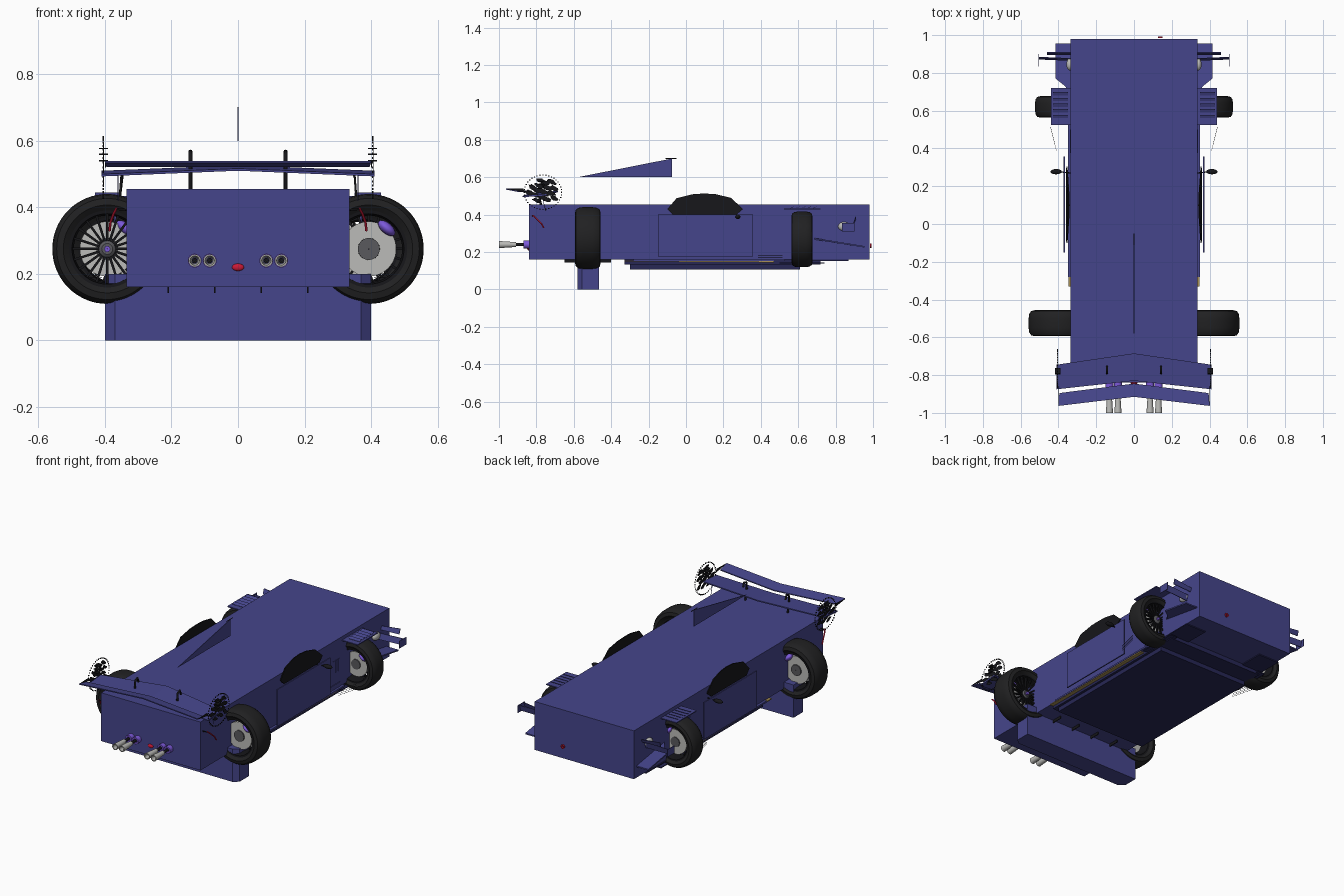
import bpy, bmesh, math, random
from mathutils import Vector, Matrix

if "Cube" in bpy.data.objects:
    bpy.data.objects.remove(bpy.data.objects["Cube"])

random.seed(4)


def mat(name, *rgb):
    m = bpy.data.materials.new(name)
    m.diffuse_color = (*rgb, 1)
    m.use_nodes = True
    m.node_tree.nodes["Principled BSDF"].inputs["Base Color"].default_value = m.diffuse_color
    return m


BLUE = mat("blue_paint", .06, .06, .26)
DARK = mat("dark_blue", .02, .02, .09)
BLACK = mat("black", .008, .008, .01)
RUBBER = mat("rubber", .015, .015, .016)
SILVER = mat("silver", .5, .5, .48)
STEEL = mat("steel", .1, .1, .11)
GOLD = mat("gold", .4, .28, .09)
RED = mat("red", .6, .01, .04)
PURPLE = mat("purple", .2, .1, .7)


def finish(name, bm, m, smooth=False):
    bmesh.ops.recalc_face_normals(bm, faces=bm.faces)
    me = bpy.data.meshes.new(name)
    bm.to_mesh(me)
    bm.free()
    o = bpy.data.objects.new(name, me)
    bpy.context.collection.objects.link(o)
    me.materials.append(m)
    if smooth:
        bpy.ops.object.select_all(action='DESELECT')
        o.select_set(True)
        bpy.context.view_layer.objects.active = o
        bpy.ops.object.shade_smooth_by_angle(angle=math.radians(35))
    return o


def box(name, x, y, z, m):
    bm = bmesh.new()
    bmesh.ops.create_cube(bm, size=1)
    for v in bm.verts:
        v.co = [(r[0] + r[1]) / 2 + c * (r[1] - r[0]) for r, c in zip((x, y, z), v.co)]
    return finish(name, bm, m)


def slab(name, pts, off, m):
    """Flat polygon extruded along a vector."""
    bm = bmesh.new()
    f = bm.faces.new([bm.verts.new(p) for p in pts])
    r = bmesh.ops.extrude_face_region(bm, geom=[f], use_keep_orig=True)
    for v in [g for g in r['geom'] if isinstance(g, bmesh.types.BMVert)]:
        v.co += Vector(off)
    return finish(name, bm, m)


def lathe(name, prof, mw, m, n=48, closed=True):
    """Spin (radius, height) profile about the local z axis."""
    bm = bmesh.new()
    rings = [[bm.verts.new(mw @ Vector((r * math.cos(a), r * math.sin(a), h))) for r, h in prof]
             for a in (2 * math.pi * i / n for i in range(n))]
    k = len(prof)
    for i in range(n):
        A, B = rings[i], rings[(i + 1) % n]
        for j in range(k if closed else k - 1):
            bm.faces.new((A[j], A[(j + 1) % k], B[(j + 1) % k], B[j]))
    return finish(name, bm, m, True)


def tube(name, pts, r, m):
    c = bpy.data.curves.new(name, 'CURVE')
    c.dimensions = '3D'
    c.bevel_depth, c.bevel_resolution, c.use_fill_caps = r, 2, True
    s = c.splines.new('POLY')
    s.points.add(len(pts) - 1)
    for p, q in zip(s.points, pts):
        p.co = (*q, 1)
    c.materials.append(m)
    o = bpy.data.objects.new(name, c)
    bpy.context.collection.objects.link(o)


def ball(name, loc, size, m):
    bm = bmesh.new()
    bmesh.ops.create_uvsphere(bm, u_segments=20, v_segments=12, radius=1,
                              matrix=Matrix.LocRotScale(loc, None, size))
    return finish(name, bm, m, True)


def wheel(tag, x, y, z, R, w, s):
    """Wheel with its axle along y; the outer face points to s*y."""
    mw = Matrix.Translation((x, y, z)) @ Matrix.Rotation(-s * math.pi / 2, 4, 'X')
    h, ri = w / 2, R * .69
    lathe(tag + "_tyre", [(ri, -h * .8), (R * .8, -h), (R * .92, -h * .93), (R * .98, -h * .7), (R, -h * .35),
                          (R, h * .35), (R * .98, h * .7), (R * .92, h * .93), (R * .8, h), (ri, h * .8)], mw, RUBBER, 64)
    lathe(tag + "_rim", [(ri * 1.02, -h * .82), (ri * .93, -h * .8), (ri * .88, 0), (ri * .93, h * .8), (ri * 1.02, h * .82)],
          mw, BLACK)
    lathe(tag + "_hub", [(0.001, h * .3), (R * .15, h * .3), (R * .17, h * .5), (R * .1, h * .62), (.001, h * .62)],
          mw, STEEL, 24)
    lathe(tag + "_nut", [(.001, h * .6), (R * .06, h * .6), (R * .06, h * .8), (.001, h * .8)], mw, PURPLE, 6)
    lathe(tag + "_brake_disc", [(R * .2, -h * .3), (R * .5, -h * .3), (R * .5, -h * .1), (R * .2, -h * .1)], mw, SILVER)
    lathe(tag + "_disc_bell", [(.001, -h * .4), (R * .2, -h * .4), (R * .2, h * .3), (.001, h * .3)], mw, STEEL, 24)
    bm = bmesh.new()
    for i in range(20):
        T = mw @ Matrix.Rotation(2 * math.pi * i / 20, 4, 'Z')
        bmesh.ops.create_cube(bm, size=1, matrix=T @ Matrix.LocRotScale(
            (R * .38, 0, h * .5), Matrix.Rotation(-.12, 3, 'Y'), (R * .52, R * .045, h * .2)))
    finish(tag + "_spokes", bm, BLACK)
    bm = bmesh.new()
    ang = math.atan2(.07, .06)
    T = Matrix.Rotation(ang if s < 0 else -ang, 4, 'Z')
    bmesh.ops.create_uvsphere(bm, u_segments=16, v_segments=8, radius=1, matrix=mw @ T @ Matrix.LocRotScale(
        (R * .5, 0, -h * .3), None, (R * .1, R * .19, h * .4)))
    finish(tag + "_caliper", bm, PURPLE, True)


# Main body, lower box, floor and fin
box("body", (-.335, .335), (-.84, .98), (.16, .455), BLUE)
slab("lower_box", [(-.37, -.58, 0), (.37, -.58, 0), (.4, -.555, 0), (.4, -.465, 0), (-.4, -.465, 0), (-.4, -.555, 0)],
     (0, 0, .2), BLUE)
box("floor", (-.31, .31), (-.3, .61), (.107, .133), DARK)
box("floor_upper", (-.325, .325), (-.33, .72), (.133, .162), DARK)
slab("roof_fin", [(-.002, -.58, .6), (-.002, -.075, .7), (-.002, -.075, .6)], (.004, 0, 0), BLUE)
tube("fin_tip", [(0, -.11, .7), (0, -.05, .7)], .002, BLACK)
for x in (-.21, -.07, .07, .21):
    box("floor_strake", (x - .002, x + .002), (-.65, -.4), (.143, .162), BLACK)

# End details: marker lamp and tow ring
ball("marker_lamp", (0, -.842, .22), (.018, .007, .011), RED)
lathe("tow_ring", [(.006, -.004), (.012, -.004), (.012, .004), (.006, .004)],
      Matrix.Translation((.14, .988, .235)) @ Matrix.Rotation(math.pi / 2, 4, 'X'), RED, 20)

for s, side in ((-1, "left"), (1, "right")):
    def P(*pts):
        return [(s * x, y, z) for x, y, z in pts]

    def B(name, x, y, z, m):
        return box(f"{side}_{name}", sorted((s * x[0], s * x[1])), y, z, m)

    wheel(side + "_front", s * .393, -.525, .275, .165, .138, s)
    wheel(side + "_rear", s * .375, .62, .268, .149, .114, s)

    # Exhaust pipes and purple rings
    for x in (.085, .13):
        mw = Matrix.Translation((s * x, -1, .24)) @ Matrix.Rotation(-math.pi / 2, 4, 'X')
        lathe(side + "_exhaust", [(.019, 0), (.013, .09), (.009, .09), (.014, 0)], mw, SILVER, 24)
        lathe(side + "_exhaust_ring", [(.021, .13), (.021, .165), (.012, .165), (.012, .13)], mw, PURPLE, 24)
        lathe(side + "_exhaust_core", [(.001, .06), (.008, .06), (.008, .165), (.001, .165)], mw, BLACK, 16)

    # Two-element wing, posts and struts
    slab(side + "_wing_main", P((0, -.685, .52), (.41, -.745, .503), (.41, -.875, .493), (0, -.83, .51)), (0, 0, .007), BLUE)
    slab(side + "_wing_flap", P((0, -.845, .521), (.395, -.895, .521), (.4, -.963, .534), (0, -.915, .534)),
         (0, 0, .006), BLUE)
    tube(side + "_wing_post", P((.143, -.775, .45), (.143, -.79, .52), (.143, -.785, .56), (.143, -.765, .568),
                                (.143, -.755, .54)), .006, BLACK)
    tube(side + "_wing_strut", P((.36, -.75, .42), (.36, -.77, .5)), .0015, BLUE)
    tube(side + "_strap", P((.365, -.82, .397), (.374, -.8, .38), (.383, -.775, .355), (.386, -.76, .33)), .004, RED)
    tube(side + "_strap_mount", P((.33, -.82, .392), (.365, -.82, .395)), .003, BLACK)

    # Endplate: scattered dark patches inside a dotted outline
    for i in range(17):
        cy, cz = -.765 + .075 * math.sin(i * 2.4) * math.sqrt(i / 16), .525 + .065 * math.cos(i * 2.4) * math.sqrt(i / 16)
        pts = []
        for k in range(9):
            a, r = k * math.tau / 9, random.uniform(.6, 1.2)
            u, v = .026 * r * math.cos(a), .013 * r * math.sin(a)
            pts.append((.405, cy + u * .9 + v * .4, cz + v * .9 - u * .35))
        slab(side + "_endplate_patch", P(*pts), (.002, 0, 0), BLACK)
    for i in range(40):
        a = i * math.tau / 40
        y, z = -.765 + .1 * math.cos(a), .52 + .092 * math.sin(a)
        B("endplate_dot", (.403, .407), (y - .003, y + .003), (z - .003, z + .003), BLACK)
    for z in (.54, .56, .577):
        B("endplate_tick", (.39, .418), (-.85 + z * .1, -.82 + z * .1), (z - .002, z + .002), BLACK)
    slab(side + "_endplate_blade", P((.4, -.96, .537), (.4, -.86, .52), (.4, -.87, .54)), (.003, 0, 0), BLACK)

    # Door, window and mirror
    B("door", (.366, .373), (-.15, .358), (.175, .4), BLUE)
    slab(side + "_window", P((.352, -.1, .43), (.348, -.05, .488), (.342, .04, .51), (.34, .1, .513), (.342, .16, .509),
                             (.348, .24, .49), (.352, .305, .43), (.355, .27, .4), (.355, -.07, .4)), (s * .006, 0, 0), BLACK)
    ball(side + "_mirror", (s * .412, .277, .388), (.03, .014, .012), BLACK)
    tube(side + "_mirror_arm", P((.335, .27, .385), (.4, .277, .386)), .003, BLACK)

    # Side skirt, gold rail and side vents
    B("skirt", (.32, .35), (-.28, .53), (.152, .162), BLUE)
    slab(side + "_gold_rail", P((.325, -.33, .15), (.325, .47, .145), (.325, .47, .153), (.325, -.33, .156)),
         (s * .022, 0, 0), GOLD)
    B("barge_board", (.3, .35), (.5, .74), (.138, .143), DARK)
    B("rear_floor_plate", (.2, .34), (.65, .87), (.153, .159), DARK)
    for y in (.435, .46, .485):
        B("side_slot", (.33, .338), (y, y + .014), (.262, .335), BLUE)
    B("low_vent", (.33, .339), (.375, .5), (.163, .19), BLUE)
    for k in range(4):
        tube(side + "_stay", P((.41, .385, .17 + k * .01), (.442, .515, .17 + k * .01)), .0009, BLACK)

    # Louvred plate over the rear wheel
    B("louvre_plate", (.33, .44), (.525, .72), (.428, .434), BLUE)
    for k in range(5):
        y = .56 + k * .03
        slab(side + "_louvre", P((.35, y, .434), (.43, y, .434), (.43, y + .018, .442), (.35, y + .018, .442)),
             (0, 0, .002), BLUE)

    # Corner lamp, sloping fin plate and stacked winglets
    ball(side + "_lamp", (s * .34, .845, .337), (.018, .032, .024), SILVER)
    slab(side + "_corner_plate", P((.33, .68, .268), (.365, .73, .26), (.415, .77, .254), (.415, .955, .224), (.33, .955, .224)),
         (0, 0, .008), BLUE)
    slab(side + "_winglet_upper", P((.335, .9, .355), (.46, .9, .36), (.46, .91, .39), (.335, .91, .375)), (0, -.004, 0), BLUE)
    slab(side + "_winglet_lower", P((.335, .868, .31), (.505, .875, .315), (.505, .885, .35), (.335, .878, .345)),
         (0, -.004, 0), BLUE)
    B("winglet_end", (.503, .506), (.835, .9), (.31, .355), BLUE)
